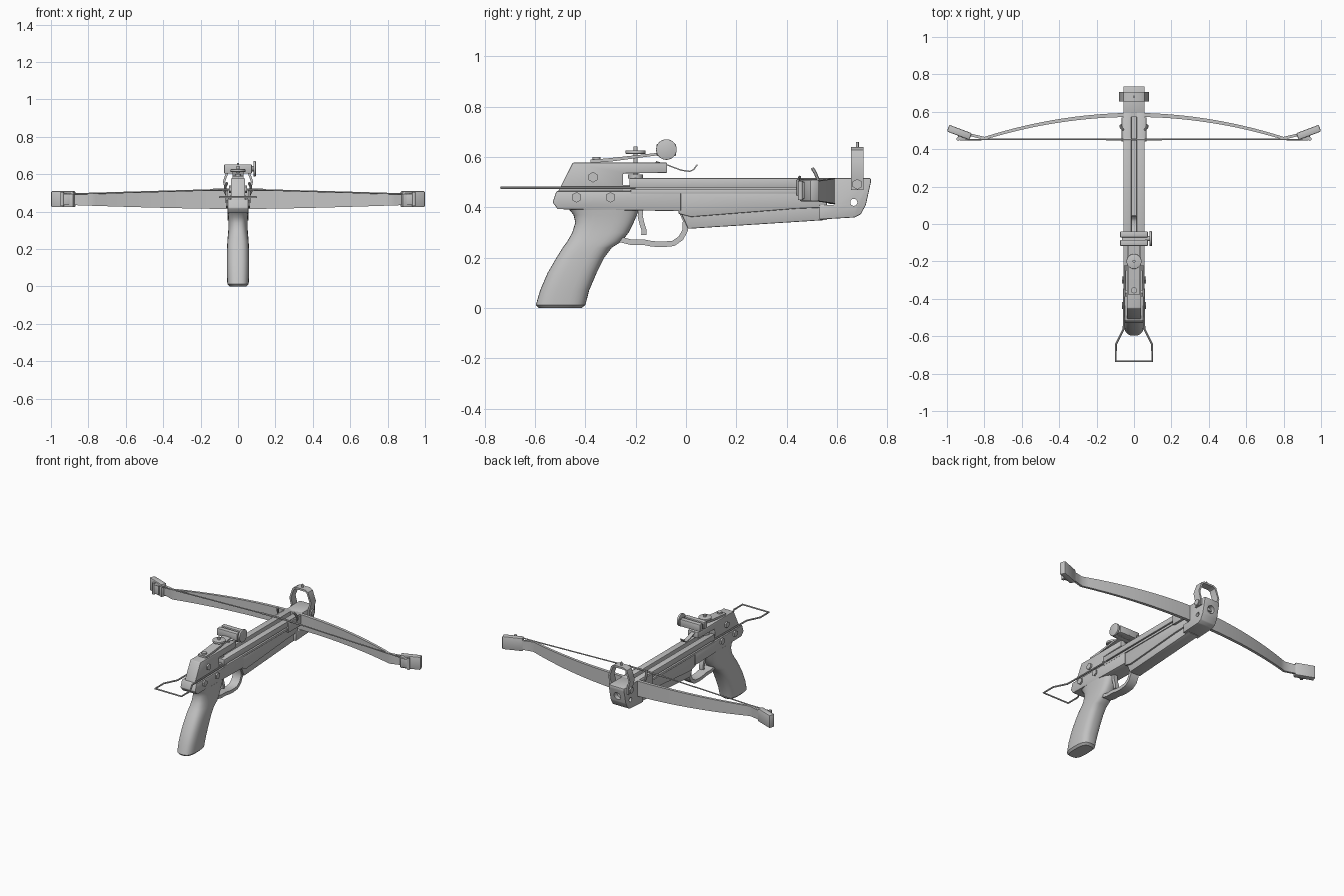
import bpy, bmesh, math
from mathutils import Vector, Matrix

cube = bpy.data.objects.get("Cube")
if cube:
    bpy.data.objects.remove(cube, do_unlink=True)

grey = bpy.data.materials.new("plain grey")
grey.use_nodes = True
grey.diffuse_color = (0.55, 0.55, 0.55, 1)
grey.node_tree.nodes["Principled BSDF"].inputs["Base Color"].default_value = (0.55, 0.55, 0.55, 1)
parts = []


def finish(name, bm):
    bmesh.ops.recalc_face_normals(bm, faces=bm.faces)
    me = bpy.data.meshes.new(name)
    bm.to_mesh(me)
    bm.free()
    me.materials.append(grey)
    ob = bpy.data.objects.new(name, me)
    bpy.context.collection.objects.link(ob)
    parts.append(ob)
    return ob


def bevel(bm, width):
    if width:
        bmesh.ops.bevel(bm, geom=bm.edges[:], offset=width, segments=2, profile=0.5, affect='EDGES')


def side_plate(name, pts, x0, x1, edge=0.004):
    """Side profile in (y, z), extruded across x."""
    bm = bmesh.new()
    face = bm.faces.new([bm.verts.new((x0, y, z)) for y, z in pts])
    new = bmesh.ops.extrude_face_region(bm, geom=[face])["geom"]
    bmesh.ops.translate(bm, vec=(x1 - x0, 0, 0), verts=[v for v in new if isinstance(v, bmesh.types.BMVert)])
    bmesh.ops.recalc_face_normals(bm, faces=bm.faces)
    bevel(bm, edge)
    return finish(name, bm)


def box(name, lo, hi, edge=0.003):
    return side_plate(name, [(lo[1], lo[2]), (hi[1], lo[2]), (hi[1], hi[2]), (lo[1], hi[2])], lo[0], hi[0], edge)


def rod(name, a, b, r, sides=24, edge=0):
    """Cylinder between two points."""
    a, b = Vector(a), Vector(b)
    bm = bmesh.new()
    bmesh.ops.create_cone(bm, cap_ends=True, segments=sides, radius1=r, radius2=r, depth=(b - a).length)
    turn = (b - a).to_track_quat('Z', 'Y').to_matrix().to_4x4()
    bmesh.ops.transform(bm, matrix=Matrix.Translation((a + b) / 2) @ turn, verts=bm.verts)
    bevel(bm, edge)
    return finish(name, bm)


def wire(name, pts, r):
    cu = bpy.data.curves.new(name, 'CURVE')
    cu.dimensions = '3D'
    cu.bevel_depth, cu.bevel_resolution, cu.use_fill_caps = r, 2, True
    sp = cu.splines.new('POLY')
    sp.points.add(len(pts) - 1)
    for p, co in zip(sp.points, pts):
        p.co = (*co, 1)
    tmp = bpy.data.objects.new(name, cu)
    bpy.context.collection.objects.link(tmp)
    bpy.context.view_layer.update()
    me = bpy.data.meshes.new_from_object(tmp.evaluated_get(bpy.context.evaluated_depsgraph_get()))
    bpy.data.objects.remove(tmp)
    bm = bmesh.new()
    bm.from_mesh(me)
    return finish(name, bm)


def band(name, pts, thick, place):
    """Flat strip following a 2D path; place(u, v, side) gives the 3D point."""
    bm = bmesh.new()
    rings = []
    for i, p in enumerate(pts):
        p = Vector(p)
        t = (Vector(pts[min(i + 1, len(pts) - 1)]) - Vector(pts[max(i - 1, 0)])).normalized()
        n = Vector((-t.y, t.x)) * thick / 2
        rings.append([bm.verts.new(place(*(p + n * s), side)) for s, side in ((1, 1), (1, -1), (-1, -1), (-1, 1))])
    skin(bm, rings)
    return finish(name, bm)


def skin(bm, rings):
    for a, b in zip(rings, rings[1:]):
        for i in range(len(a)):
            j = (i + 1) % len(a)
            bm.faces.new((a[i], a[j], b[j], b[i]))
    bm.faces.new(rings[0])
    bm.faces.new(rings[-1])


def drill(target, a, b, r):
    cutter = rod("hole_cutter", a, b, r)
    cutter.hide_render = True
    mod = target.modifiers.new("hole", 'BOOLEAN')
    mod.operation, mod.object, mod.solver = 'DIFFERENCE', cutter, 'EXACT'
    bpy.context.view_layer.objects.active = target
    bpy.ops.object.modifier_apply(modifier=mod.name)
    parts.remove(cutter)
    bpy.data.objects.remove(cutter)


# Pistol grip: rounded sections (z, back y, front y, half width)
sections = [(0.0, -0.585, -0.415, 0.045), (0.012, -0.597, -0.4, 0.057), (0.07, -0.58, -0.385, 0.06),
            (0.14, -0.55, -0.355, 0.06), (0.2, -0.515, -0.325, 0.059), (0.24, -0.49, -0.295, 0.057),
            (0.265, -0.472, -0.255, 0.055), (0.3, -0.452, -0.228, 0.052), (0.34, -0.44, -0.208, 0.051),
            (0.37, -0.447, -0.195, 0.053), (0.392, -0.465, -0.187, 0.055)]
bm = bmesh.new()
rings = []
for z, back, front, half in sections:
    ring = []
    for i in range(32):
        a = math.tau * i / 32
        c, s = math.cos(a), math.sin(a)
        x = half * math.copysign(abs(c) ** 0.7, c)
        y = (back + front) / 2 + (front - back) / 2 * math.copysign(abs(s) ** 0.7, s)
        ring.append(bm.verts.new((x, y, z)))
    rings.append(ring)
skin(bm, rings)
finish("pistol_grip", bm)

# Trigger guard and trigger
guard = [(-0.27, 0.275), (-0.22, 0.262), (-0.17, 0.262), (-0.135, 0.255), (-0.09, 0.253), (-0.05, 0.257),
         (-0.02, 0.278), (-0.003, 0.31), (-0.002, 0.35), (-0.02, 0.39)]
band("trigger_guard", guard, 0.022, lambda u, v, s: (0.03 * s, u, v))
band("trigger", [(-0.18, 0.4), (-0.182, 0.365), (-0.175, 0.335), (-0.167, 0.31), (-0.168, 0.29)], 0.02,
     lambda u, v, s: (0.014 * s, u, v))

# Receiver
side_plate("receiver_lower", [(-0.53, 0.42), (-0.51, 0.393), (-0.02, 0.385), (-0.02, 0.465), (-0.515, 0.465)],
           -0.055, 0.055)
side_plate("receiver_upper", [(-0.51, 0.46), (-0.45, 0.578), (-0.075, 0.578), (-0.075, 0.537),
                              (-0.25, 0.535), (-0.25, 0.46)], -0.038, 0.038)
for s in (-1, 1):
    for y, z, x in ((-0.37, 0.52, 0.036), (-0.435, 0.44, 0.053), (-0.3, 0.44, 0.053)):
        rod("receiver_bolt", (s * x, y, z), (s * (x + 0.012), y, z), 0.021, 6)

# Barrel, keel and grooved top rails
side_plate("barrel", [(-0.03, 0.375), (0.02, 0.362), (0.44, 0.395), (0.56, 0.4), (0.56, 0.462), (-0.03, 0.462)],
           -0.05, 0.05)
side_plate("keel", [(-0.025, 0.39), (0.008, 0.315), (0.56, 0.35), (0.56, 0.42), (-0.025, 0.42)], -0.04, 0.04)
box("rail_core", (-0.04, -0.25, 0.455), (0.04, 0.7, 0.49), 0)
for s in (-1, 1):
    x0, x1 = sorted((s * 0.014, s * 0.056))
    box("top_rail", (x0, -0.225, 0.479), (x1, 0.6, 0.516))
    x0, x1 = sorted((s * 0.03, s * 0.056))
    box("side_rail", (x0, -0.22, 0.455), (x1, 0.6, 0.471), 0.002)

# Nose block
nose = side_plate("nose_block", [(0.53, 0.352), (0.67, 0.36), (0.695, 0.373), (0.715, 0.41), (0.735, 0.5),
                                 (0.735, 0.516), (0.59, 0.516), (0.59, 0.41), (0.53, 0.41)], -0.057, 0.057)
drill(nose, (-0.1, 0.667, 0.42), (0.1, 0.667, 0.42), 0.014)
drill(nose, (0, 0.69, 0.45), (0, 0.8, 0.45), 0.025)

# Bow limb
bm = bmesh.new()
rings = []
for i in range(-24, 25):
    x = i / 25
    t = abs(x)
    y = 0.583 - 0.125 * (t / 0.8) ** 2 if t < 0.8 else 0.458 + 0.25 * (t - 0.8)
    half = 0.051 - 0.024 * (t / 0.96) ** 1.5
    deep = 0.011 - 0.004 * t
    rings.append([bm.verts.new((x, y + a * deep, 0.465 + b * half)) for a, b in ((-1, -1), (1, -1), (1, 1), (-1, 1))])
skin(bm, rings)
finish("bow_limb", bm)

# Limb tips, string anchors and limb clips
for s in (-1, 1):
    tip = box("limb_tip", (-0.064, -0.019, -0.043), (0.064, 0.019, 0.043), 0.006)
    tip.data.transform(Matrix.Translation((s * 0.934, 0.49, 0.467)) @ Matrix.Rotation(s * 0.36, 4, 'Z'))
    box("string_anchor", (s * 0.92 - 0.02, 0.448, 0.435), (s * 0.92 + 0.02, 0.48, 0.5))
    rod("anchor_pin", (s * 0.94, 0.455, 0.43), (s * 0.94, 0.455, 0.505), 0.01, 12)
    wire("limb_clip", [(s * 0.056, 0.53, 0.48), (s * 0.072, 0.525, 0.51), (s * 0.068, 0.515, 0.535),
                       (s * 0.058, 0.503, 0.555)], 0.007)
    box("limb_wedge", (s * 0.058 - 0.008, 0.44, 0.445), (s * 0.058 + 0.008, 0.57, 0.512))

# Bow string with centre serving
wire("bow_string", [(-0.93, 0.45, 0.495), (-0.8, 0.452, 0.497), (0, 0.452, 0.52), (0.8, 0.452, 0.497),
                    (0.93, 0.45, 0.495)], 0.004)
wire("string_serving", [(-0.15, 0.452, 0.516), (0, 0.452, 0.52), (0.15, 0.452, 0.516)], 0.006)

# Foot stirrup with its bolts and front sight pin
hoop = [(-0.063, 0.47), (-0.063, 0.515), (-0.075, 0.56), (-0.052, 0.625), (-0.035, 0.634),
        (0.035, 0.634), (0.052, 0.625), (0.075, 0.56), (0.063, 0.515), (0.063, 0.47)]
band("foot_stirrup", hoop, 0.012, lambda u, v, s: (u, 0.681 + 0.025 * s, v))
rod("front_sight_pin", (0, 0.681, 0.63), (0, 0.681, 0.66), 0.006, 12)
for s in (-1, 1):
    rod("stirrup_bolt", (s * 0.06, 0.681, 0.492), (s * 0.078, 0.681, 0.492), 0.021, 6)

# Rear wire loop
loop = [(0.05, -0.2, 0.478), (0.055, -0.56, 0.478), (0.097, -0.645, 0.478), (0.097, -0.735, 0.478)]
wire("rear_wire_loop", loop + [(-x, y, z) for x, y, z in reversed(loop)], 0.0055)

# Rear sight: spring plate, height screw, head and side knob
side_plate("sight_plate", [(-0.38, 0.577), (-0.38, 0.59), (-0.32, 0.594), (-0.12, 0.616), (-0.04, 0.616),
                           (-0.04, 0.607), (-0.12, 0.606), (-0.3, 0.582)], -0.03, 0.03, 0)
rod("plate_screw", (0, -0.355, 0.585), (0, -0.355, 0.601), 0.016, 16)
rod("height_screw", (0, -0.2, 0.5), (0, -0.2, 0.643), 0.008, 12)
rod("height_knob", (0, -0.2, 0.613), (0, -0.2, 0.627), 0.04, 32, 0.002)
rod("lower_knob", (0, -0.2, 0.515), (0, -0.2, 0.53), 0.03, 24)
for y in (-0.117, -0.072):
    box("sight_head", (-0.074, y, 0.604), (0.074, y + 0.032, 0.652), 0.004)
box("sight_core", (-0.065, -0.1, 0.608), (0.065, -0.05, 0.64), 0)
rod("knob_shaft", (0.06, -0.078, 0.63), (0.085, -0.078, 0.63), 0.014, 16)
rod("side_knob", (0.082, -0.078, 0.63), (0.095, -0.078, 0.63), 0.041, 32, 0.002)

# Bolt retaining spring
band("bolt_spring", [(-0.12, 0.582), (-0.07, 0.567), (-0.02, 0.548), (0.015, 0.543), (0.03, 0.55), (0.045, 0.57)],
     0.005, lambda u, v, s: (0.013 * s, u, v))

# Smooth rounded surfaces while keeping hard edges
bpy.ops.object.select_all(action='DESELECT')
for ob in parts:
    ob.select_set(True)
bpy.context.view_layer.objects.active = parts[0]
bpy.ops.object.shade_smooth_by_angle(angle=math.radians(35))
